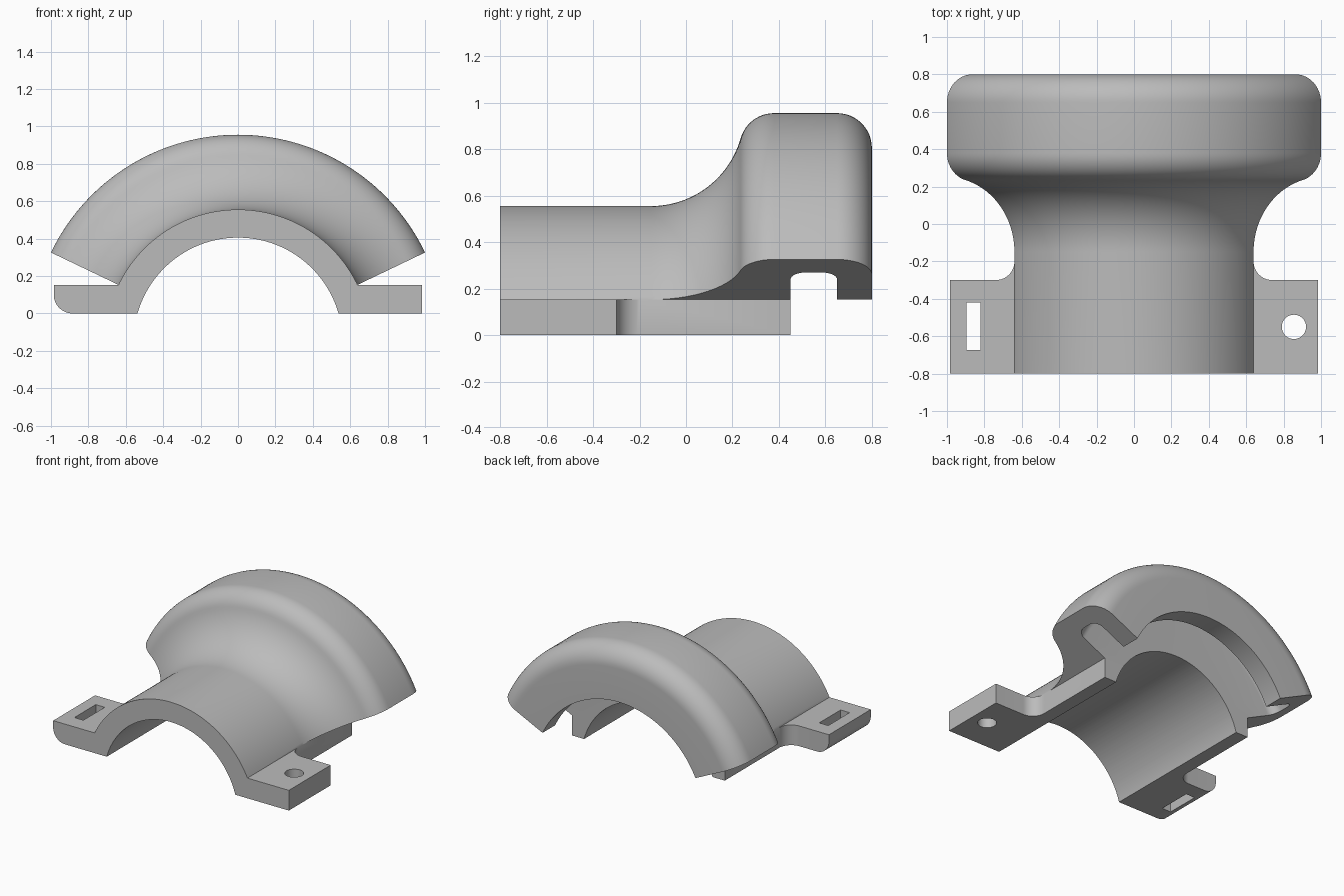
import bpy, bmesh
from math import sin, cos, pi, radians, sqrt, atan2
from mathutils import Vector, Matrix

if "Cube" in bpy.data.objects:
    bpy.data.objects.remove(bpy.data.objects["Cube"], do_unlink=True)

# Main dimensions: everything round turns about an axis along y
AXIS_Z = -0.1535
R_BORE, R_TUBE, R_RING = 0.5587, 0.7087, 1.1087
END = radians(25.6)                       # where the arched parts stop
FRONT, BACK, TUBE_BACK = -0.8, 0.8, 0.45
WALL_X = R_TUBE * cos(END)
TOP = AXIS_Z + R_TUBE * sin(END)          # top of the flanges

grey = bpy.data.materials.new("plain grey")
grey.use_nodes = True
grey.diffuse_color = (0.5, 0.5, 0.5, 1)
grey.node_tree.nodes["Principled BSDF"].inputs["Base Color"].default_value = (0.5, 0.5, 0.5, 1)


def arc(cx, cy, r, a0, a1, n=12):
    """Points along a circular arc, angles in radians."""
    return [(cx + r * cos(a0 + (a1 - a0) * i / n),
             cy + r * sin(a0 + (a1 - a0) * i / n)) for i in range(n + 1)]


def finish(bm, name):
    bmesh.ops.remove_doubles(bm, verts=bm.verts, dist=1e-5)
    bmesh.ops.recalc_face_normals(bm, faces=bm.faces)
    mesh = bpy.data.meshes.new(name)
    bm.to_mesh(mesh)
    bm.free()
    mesh.materials.append(grey)
    ob = bpy.data.objects.new(name, mesh)
    bpy.context.collection.objects.link(ob)
    return ob


def prism(name, outline, start, depth):
    """Closed outline pushed along one direction."""
    bm = bmesh.new()
    face = bm.faces.new([bm.verts.new(Vector(p) + Vector(start)) for p in outline])
    new = bmesh.ops.extrude_face_region(bm, geom=[face])["geom"]
    bmesh.ops.translate(bm, vec=depth, verts=[v for v in new if isinstance(v, bmesh.types.BMVert)])
    return finish(bm, name)


def upright(name, outline, z0, height):
    return prism(name, [(x, y, 0) for x, y in outline], (0, 0, z0), (0, 0, height))


def sweep(name, section, steps=96):
    """Revolve a (y, radius) section over the arch and cap both ends."""
    bm = bmesh.new()
    rows = []
    for i in range(steps + 1):
        a = END + (pi - 2 * END) * i / steps
        rows.append([bm.verts.new((r * cos(a), y, AXIS_Z + r * sin(a))) for y, r in section])
    n = len(section)
    for a, b in zip(rows, rows[1:]):
        for j in range(n):
            k = (j + 1) % n
            bm.faces.new((a[j], a[k], b[k], b[j]))
    bm.faces.new(rows[0])
    bm.faces.new(rows[-1])
    return finish(bm, name)


def combine(target, tool, operation):
    mod = target.modifiers.new(tool.name, 'BOOLEAN')
    mod.operation, mod.solver, mod.object = operation, 'EXACT', tool
    bpy.context.view_layer.objects.active = target
    bpy.ops.object.modifier_apply(modifier=mod.name)
    bpy.data.objects.remove(tool, do_unlink=True)


# Arched body: tube, flared neck, rounded ring and the groove behind the tube
flare, edge, groove = 0.4, 0.15, 0.07
flare_y = -0.15
reach = sqrt((flare + edge) ** 2 - edge ** 2)
tip = atan2(-edge, reach)
groove_top, lip_y = 0.98, 0.65
section = [(FRONT, 0.45), (FRONT, R_TUBE)]
section += arc(flare_y, R_RING, flare, -pi / 2, tip, 24)
section += arc(flare_y + reach, R_RING - edge, edge, tip + pi, pi / 2)[1:]
section += arc(BACK - edge, R_RING - edge, edge, pi / 2, 0)
section += [(BACK, R_TUBE), (lip_y, R_TUBE)]
section += arc(lip_y - groove, groove_top - groove, groove, 0, pi / 2, 8)
section += arc(TUBE_BACK + groove, groove_top - groove, groove, pi / 2, pi, 8)
section += [(TUBE_BACK, 0.45)]
body = sweep("pipe_clamp_half", section)

# Flanges with the low side walls, filleted where they meet
FLANGE_X, FLANGE_BACK, FILLET = 0.985, -0.3, 0.1
for side, label in ((1, "left"), (-1, "right")):
    plan = [(0.45, FRONT), (FLANGE_X, FRONT), (FLANGE_X, FLANGE_BACK)]
    plan += arc(WALL_X + FILLET, FLANGE_BACK + FILLET, FILLET, -pi / 2, -pi)
    plan += [(WALL_X, TUBE_BACK), (0.45, TUBE_BACK)]
    flange = upright(label + "_flange", [(side * x, y) for x, y in plan], 0, TOP)
    if side > 0:
        # Round bolt hole
        hole = upright("bolt_hole", arc(0.855, -0.55, 0.065, 0, 2 * pi, 40)[:-1], -0.1, 0.5)
        combine(flange, hole, 'DIFFERENCE')
    else:
        # Strap slot and rounded lower outer edge
        slot = upright("strap_slot", [(-0.895, -0.675), (-0.82, -0.675), (-0.82, -0.42), (-0.895, -0.42)], -0.1, 0.5)
        combine(flange, slot, 'DIFFERENCE')
        r = 0.1
        corner = [(-1.1, -0.1), (r - FLANGE_X, -0.1)]
        corner += arc(r - FLANGE_X, r, r, 1.5 * pi, pi) + [(-1.1, r)]
        cutter = prism("edge_cutter", [(x, 0, z) for x, z in corner], (0, -1, 0), (0, 1, 0))
        combine(flange, cutter, 'DIFFERENCE')
    combine(body, flange, 'UNION')

# Bore through the tube
bore = prism("bore", [(x, 0, z) for x, z in arc(0, AXIS_Z, R_BORE, 0, 2 * pi, 160)[:-1]],
             (0, -1, 0), (0, 2, 0))
combine(body, bore, 'DIFFERENCE')

bpy.ops.object.select_all(action='DESELECT')
body.select_set(True)
bpy.context.view_layer.objects.active = body
bpy.ops.object.shade_smooth_by_angle(angle=radians(30))
